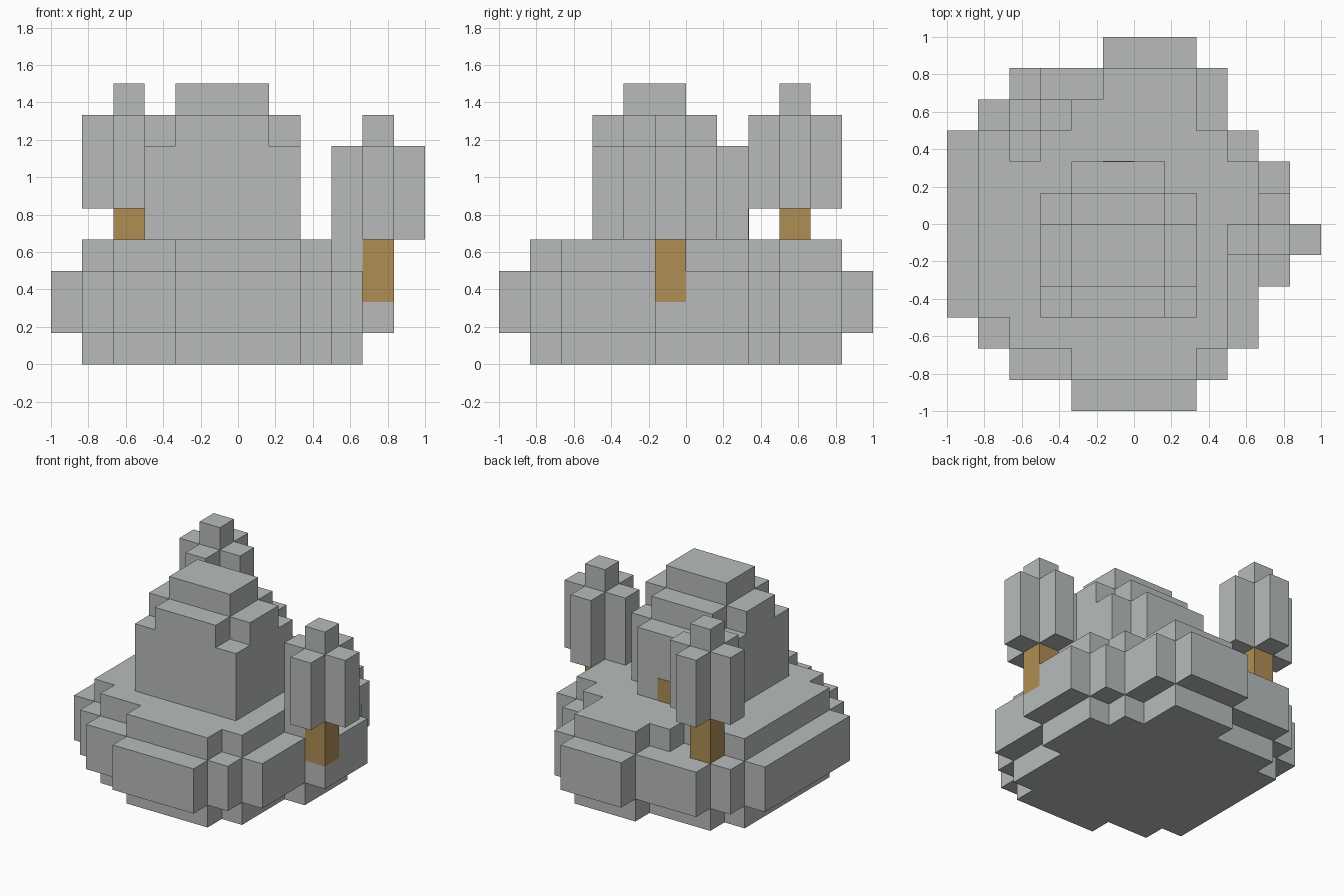
import bpy
import bmesh

U = 1 / 6  # size of one block

cube = bpy.data.objects.get("Cube")
if cube:
    bpy.data.objects.remove(cube, do_unlink=True)


def make_material(name, rgb):
    mat = bpy.data.materials.new(name)
    mat.use_nodes = True
    colour = (*rgb, 1)
    mat.diffuse_color = colour
    mat.node_tree.nodes["Principled BSDF"].inputs["Base Color"].default_value = colour
    return mat


grey = make_material("stone grey", (0.48, 0.50, 0.50))
brown = make_material("wood brown", (0.43, 0.27, 0.09))


def slab(name, rows, z0, z1, mat):
    """Extrude a stepped outline; each row is (y start, x min, x max), the last is (y end,)."""
    right, left = [], []
    for (y0, xa, xb), nxt in zip(rows, rows[1:]):
        right += [(xb, y0), (xb, nxt[0])]
        left += [(xa, y0), (xa, nxt[0])]
    outline = []
    for p in right + left[::-1]:
        if p not in outline:
            outline.append(p)
    bm = bmesh.new()
    base = bm.faces.new([bm.verts.new((x * U, y * U, z0 * U)) for x, y in outline])
    ext = bmesh.ops.extrude_face_region(bm, geom=[base], use_keep_orig=True)
    top = [v for v in ext["geom"] if isinstance(v, bmesh.types.BMVert)]
    bmesh.ops.translate(bm, verts=top, vec=(0, 0, (z1 - z0) * U))
    bmesh.ops.recalc_face_normals(bm, faces=bm.faces)
    mesh = bpy.data.meshes.new(name)
    bm.to_mesh(mesh)
    bm.free()
    mesh.materials.append(mat)
    obj = bpy.data.objects.new(name, mesh)
    bpy.context.collection.objects.link(obj)
    return obj


def box(name, x0, x1, y0, y1, z0, z1, mat):
    return slab(name, [(y0, x0, x1), (y1,)], z0, z1, mat)


# Island: inset foot, wide rim, inset upper terrace
south = [(-5, -2, 2), (-4, -4, 3), (-3, -5, 3), (-1, -5, 4), (2, -5, 3)]
slab("island_foot", south + [(3, -4, 2), (4, -1, 2), (5,)], 0, 1, grey)
slab("island_terrace", south + [(3, -2, 2), (4, -1, 2), (5,)], 3, 4, grey)

rim_south = [(-6, -2, 2), (-5, -4, 3), (-4, -5, 4), (-3, -6, 4)]
rim_north = [(2, -6, 4), (3, -5, 3), (4, -4, 3), (5, -1, 2), (6,)]
slab("island_rim_lower", rim_south + [(-1, -6, 5)] + rim_north, 1, 2, grey)
slab("island_rim_upper", rim_south + [(0, -6, 5)] + rim_north, 2, 3, grey)

# Central mound in three steps, with a doorway at the back
slab("mound_body", [(-3, -3, 2), (1, -2, 1), (2,)], 4, 7, grey)
slab("mound_shoulder", [(-3, -2, 1), (-2, -3, 2), (0, -2, 1), (1,)], 7, 8, grey)
box("mound_peak", -2, 1, -2, 0, 8, 9, grey)
box("back_door", -1, 0, 1.98, 2.02, 4, 5, brown)


# Trees: square trunk with a cross-shaped crown and a raised tip
def tree(name, x, y, z):
    box(name + "_trunk", x, x + 1, y, y + 1, z, z + 2, brown)
    slab(name + "_crown",
         [(y - 1, x, x + 1), (y, x - 1, x + 2), (y + 1, x, x + 1), (y + 2,)],
         z + 2, z + 5, grey)
    box(name + "_tip", x, x + 1, y, y + 1, z + 5, z + 6, grey)


tree("left_tree", 4, -1, 2)
tree("back_tree", -4, 3, 3)
